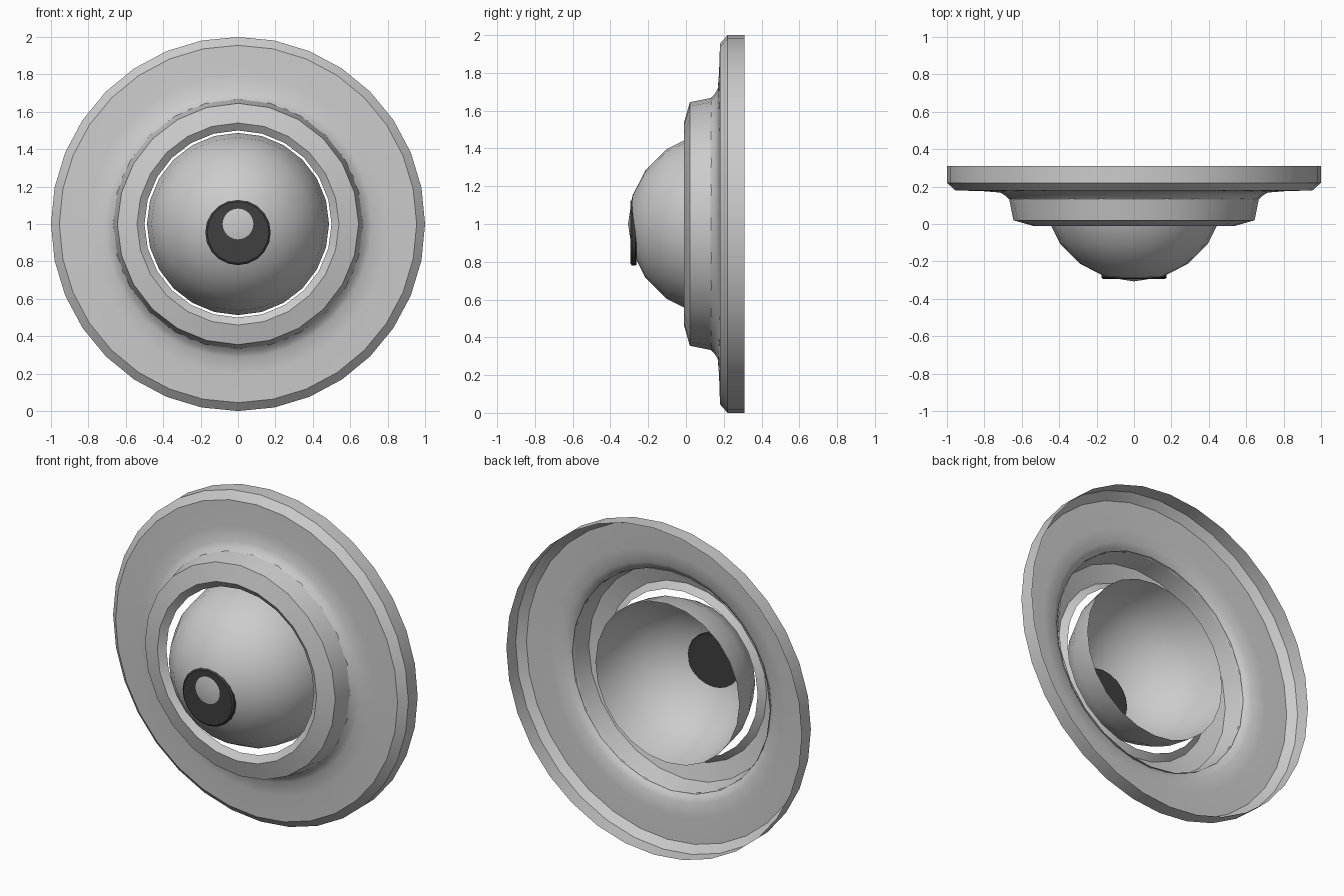
import bpy, bmesh, math

if "Cube" in bpy.data.objects:
    bpy.data.objects.remove(bpy.data.objects["Cube"])


def material(name, rgb):
    m = bpy.data.materials.new(name)
    m.diffuse_color = (*rgb, 1.0)
    m.use_nodes = True
    m.node_tree.nodes["Principled BSDF"].inputs["Base Color"].default_value = m.diffuse_color
    return m


light_grey = material("light_grey", (0.6, 0.6, 0.6))
dark_grey = material("dark_grey", (0.05, 0.05, 0.05))


def lathe(name, profile, sides, mat, centre_z=1.0, smooth_angle=30):
    """Spin (radius, y) points about the y axis; the profile runs from front centre outwards."""
    bm = bmesh.new()
    rings = []
    for r, y in profile:
        ring = []
        for i in range(sides):
            a = 2 * math.pi * i / sides
            ring.append(bm.verts.new((r * math.cos(a), y, centre_z + r * math.sin(a))))
        rings.append(ring)
    for a, b in zip(rings, rings[1:]):
        for i in range(sides):
            j = (i + 1) % sides
            bm.faces.new((a[i], b[i], b[j], a[j]))
    # close the poles
    bmesh.ops.remove_doubles(bm, verts=bm.verts, dist=1e-5)
    mesh = bpy.data.meshes.new(name)
    bm.to_mesh(mesh)
    bm.free()
    mesh.materials.append(mat)
    obj = bpy.data.objects.new(name, mesh)
    bpy.context.collection.objects.link(obj)
    bpy.ops.object.select_all(action='DESELECT')
    obj.select_set(True)
    bpy.context.view_layer.objects.active = obj
    bpy.ops.object.shade_smooth_by_angle(angle=math.radians(smooth_angle))
    return obj


# Wide outer flange, an open shell with a chamfered rim
lathe("outer_flange",
      [(0.665, 0.13), (0.685, 0.15), (0.715, 0.168), (0.80, 0.175),
       (0.955, 0.18), (1.0, 0.22), (1.0, 0.31)],
      32, light_grey, smooth_angle=35)

# Raised collar around the dome, also an open shell
lathe("collar",
      [(0.50, 0.02), (0.54, -0.01), (0.645, 0.02), (0.67, 0.145)],
      24, light_grey, smooth_angle=25)

# Hollow half-sphere dome, open at the back
R, DOME_Y = 0.487, 0.18
dome = [(R * math.sin(math.radians(18 * k)), DOME_Y - R * math.cos(math.radians(18 * k)))
        for k in range(6)]
lathe("dome", dome, 24, light_grey)

# Dark disc set into the dome; the dome's tip pokes through it as a light spot
lathe("dark_disc",
      [(0, -0.294), (0.165, -0.294), (0.175, -0.286), (0.175, -0.268),
       (0.170, -0.262), (0, -0.262)],
      20, dark_grey, centre_z=0.955)
